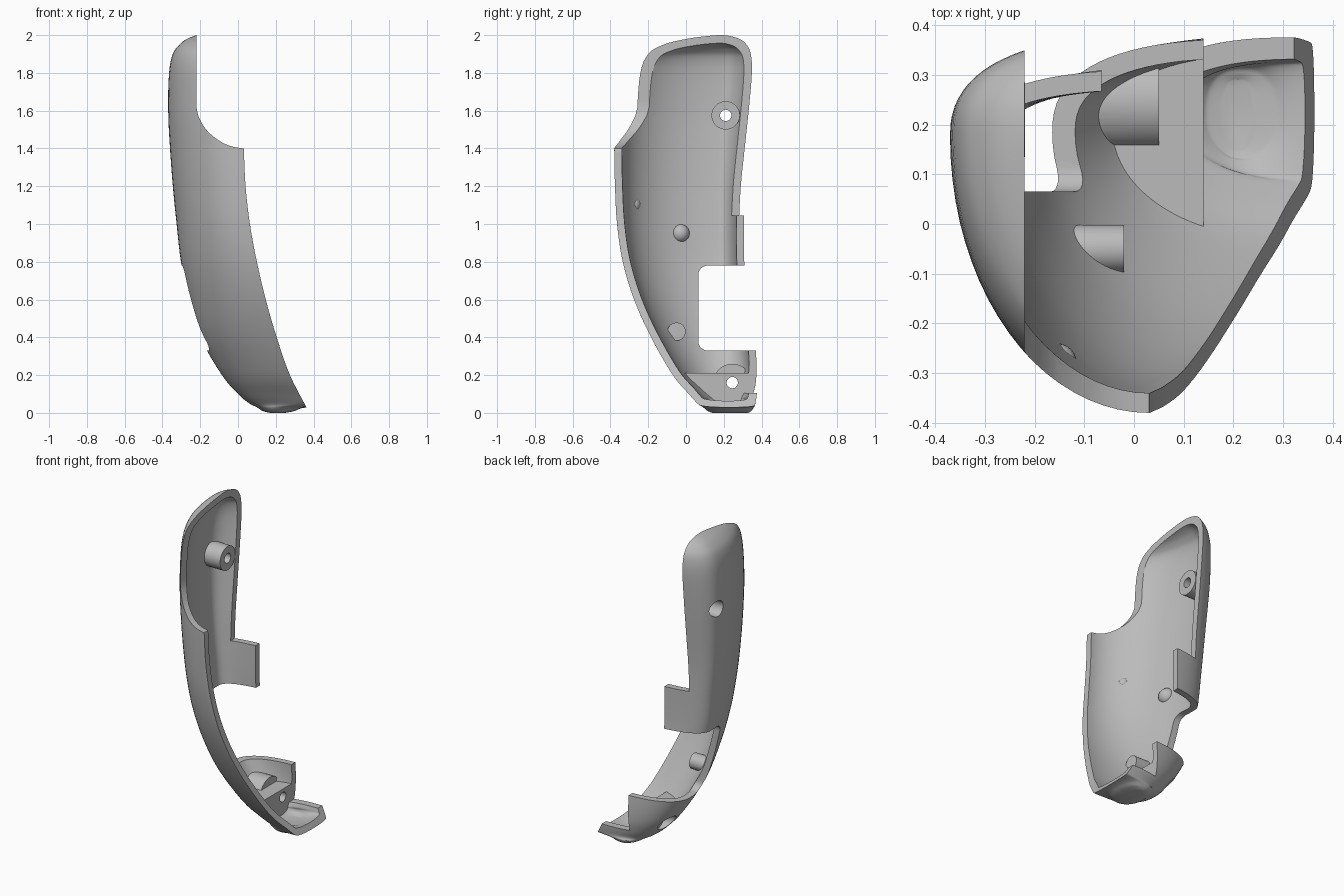
import bpy, bmesh, math
from mathutils import Matrix, Vector

if "Cube" in bpy.data.objects:
    bpy.data.objects.remove(bpy.data.objects["Cube"])

grey = bpy.data.materials.new("grey plastic")
grey.diffuse_color = (0.5, 0.5, 0.5, 1)
grey.use_nodes = True
grey.node_tree.nodes["Principled BSDF"].inputs["Base Color"].default_value = grey.diffuse_color

# Body stations: z, left x, centre x, front y, widest y, back y
STATIONS = [
    (0.00, 0.17, 0.21, 0.14, 0.22, 0.33), (0.01, 0.13, 0.215, 0.115, 0.22, 0.345),
    (0.03, 0.10, 0.235, 0.09, 0.215, 0.36), (0.05, 0.06, 0.35, 0.06, 0.21, 0.367),
    (0.10, 0.00, 0.33, 0.015, 0.20, 0.375), (0.20, -0.085, 0.28, -0.07, 0.19, 0.38),
    (0.40, -0.20, 0.20, -0.185, 0.18, 0.365), (0.60, -0.26, 0.145, -0.275, 0.17, 0.335),
    (0.80, -0.302, 0.10, -0.335, 0.17, 0.315), (1.00, -0.325, 0.06, -0.365, 0.17, 0.31),
    (1.20, -0.345, 0.04, -0.376, 0.17, 0.315), (1.40, -0.36, 0.03, -0.38, 0.17, 0.335),
    (1.60, -0.37, 0.03, -0.38, 0.175, 0.357), (1.80, -0.365, 0.03, -0.365, 0.18, 0.377),
    (1.90, -0.345, 0.03, -0.33, 0.18, 0.375), (1.95, -0.31, 0.03, -0.26, 0.18, 0.36),
    (1.98, -0.27, 0.03, -0.14, 0.18, 0.335), (2.00, -0.22, 0.03, 0.0, 0.18, 0.29)]


def spline(points, steps):
    """Smooth curve through the points."""
    pts = [Vector(p) for p in points]
    out = []
    for i in range(len(pts) - 1):
        p0, p1, p2, p3 = pts[max(i - 1, 0)], pts[i], pts[i + 1], pts[min(i + 2, len(pts) - 1)]
        for k in range(steps):
            t = k / steps
            out.append(0.5 * (2 * p1 + (p2 - p0) * t + (2 * p0 - 5 * p1 + 4 * p2 - p3) * t * t
                              + (3 * p1 - p0 - 3 * p2 + p3) * t ** 3))
    return out + [pts[-1]]


def finish(name, bm):
    bmesh.ops.recalc_face_normals(bm, faces=bm.faces)
    me = bpy.data.meshes.new(name)
    bm.to_mesh(me)
    bm.free()
    ob = bpy.data.objects.new(name, me)
    bpy.context.collection.objects.link(ob)
    me.materials.append(grey)
    return ob


def loft(name, inset):
    """Rounded body, shrunk inward by inset."""
    rows, n = spline(STATIONS, 4), 80
    bm = bmesh.new()
    rings = []
    for i, r in enumerate(rows):
        a, b = rows[max(i - 1, 0)], rows[min(i + 1, len(rows) - 1)]
        d = Vector((b[0] - a[0], b[1] - a[1])).normalized()
        z, h = r[0] - inset * d[1], inset * d[0]
        rx = max(r[2] - r[1] - h, 0.02)
        ring = []
        for k in range(n):
            c, s = math.cos(2 * math.pi * k / n), math.sin(2 * math.pi * k / n)
            e = 2 / 2.5 if s > 0 else 1.0
            ry = r[5] - inset - r[4] if s > 0 else r[4] - r[3] - h
            ring.append(bm.verts.new((r[2] + rx * math.copysign(abs(c) ** e, c),
                                      r[4] + ry * math.copysign(abs(s) ** e, s), z)))
        rings.append(ring)
    for p, q in zip(rings, rings[1:]):
        for k in range(n):
            bm.faces.new((p[k], p[(k + 1) % n], q[(k + 1) % n], q[k]))
    bm.faces.new(rings[0])
    bm.faces.new(rings[-1])
    return finish(name, bm)


def prism(name, outline, axis, lo, hi):
    """Extrude an outline along x (outline in y, z) or along y (outline in x, z)."""
    bm = bmesh.new()
    put = (lambda p, d: (d, p[0], p[1])) if axis == "x" else (lambda p, d: (p[0], d, p[1]))
    a = [bm.verts.new(put(p, lo)) for p in outline]
    b = [bm.verts.new(put(p, hi)) for p in outline]
    bm.faces.new(a)
    bm.faces.new(b)
    for k in range(len(a)):
        j = (k + 1) % len(a)
        bm.faces.new((a[k], a[j], b[j], b[k]))
    return finish(name, bm)


def rod(name, y, z, r, x0, x1):
    return prism(name, [(y + r * math.cos(k * math.pi / 20), z + r * math.sin(k * math.pi / 20))
                        for k in range(40)], "x", x0, x1)


def bead(name, centre, r):
    bm = bmesh.new()
    bmesh.ops.create_uvsphere(bm, u_segments=24, v_segments=12, radius=r,
                              matrix=Matrix.Translation(centre))
    return finish(name, bm)


def boolean(ob, other, op="DIFFERENCE"):
    m = ob.modifiers.new("cut", "BOOLEAN")
    m.operation, m.object, m.solver = op, other, "EXACT"
    bpy.context.view_layer.objects.active = ob
    bpy.ops.object.modifier_apply(modifier=m.name)


# Hollow shell
shell = loft("shell", 0.0)
cavity = loft("cavity_cutter", 0.04)
trim = loft("trim_helper", 0.02)

# Front opening edge, scooped near the top
edge = [(-0.22, 2.2), (-0.22, 1.66)]
edge += [tuple(p) for p in spline([(-0.22, 1.62), (-0.205, 1.56), (-0.16, 1.49), (-0.09, 1.435),
                                   (-0.03, 1.41), (0.03, 1.4)], 4)]
edge += [tuple(p) for p in spline([(0.031, 1.398), (0.04, 1.2), (0.063, 1.0), (0.1, 0.8),
                                   (0.147, 0.6), (0.205, 0.4), (0.275, 0.2), (0.365, 0.025)], 5)]
edge += [(0.385, -0.1), (1.5, -0.1), (1.5, 2.2)]
opening = prism("opening_cutter", edge, "y", -1, 1)

# Back edge with a tab, a lower wall and a lip
back = prism("back_cutter", [(-0.22, 2.2), (-0.22, 1.045), (-0.065, 1.045), (-0.065, 0.7),
                             (-0.065, 0.5), (1.5, 0.5), (1.5, 2.2)], "y", 0.05, 1)
low_back = prism("low_back_cutter", [(0.14, 0.105), (1.5, 0.105), (1.5, 0.6), (0.14, 0.6)],
                 "y", 0.13, 1)

# Side notch with rounded inner corners
r = 0.05
notch_line = [(1, 0.78)]
notch_line += [(0.065 + r - r * math.sin(a * math.pi / 12), 0.78 - r + r * math.cos(a * math.pi / 12))
               for a in range(7)]
notch_line += [(0.065 + r - r * math.cos(a * math.pi / 12), 0.33 + r - r * math.sin(a * math.pi / 12))
               for a in range(7)]
notch = prism("notch_cutter", notch_line + [(1, 0.33)], "x", -1, 1)

for cutter in (cavity, opening, back, low_back, notch):
    boolean(shell, cutter)

# Screw bosses, mounting block and locating pegs
fittings = [
    rod("upper_boss", 0.21, 1.575, 0.075, -0.5, -0.219),
    rod("lower_boss", 0.245, 0.16, 0.1, -0.5, 0.05),
    prism("mounting_block", [(-0.4, -0.1), (0.6, -0.1), (0.6, 0.21), (-0.4, 0.21)], "x", -0.5, 0.14),
    bead("front_peg", (-0.155, -0.28, 1.1), 0.04),
    bead("middle_peg", (-0.27, -0.03, 0.95), 0.05),
    rod("lower_peg", -0.05, 0.43, 0.048, -0.4, -0.02)]
for f in fittings:
    boolean(f, trim, "INTERSECT")

# Screw holes with wider outer recesses
holes = [rod("upper_hole_cutter", 0.21, 1.575, 0.03, -0.6, 0.0),
         rod("upper_recess_cutter", 0.21, 1.575, 0.05, -0.6, -0.27),
         rod("lower_hole_cutter", 0.245, 0.16, 0.03, -0.6, 0.3),
         rod("lower_recess_cutter", 0.245, 0.16, 0.05, -0.6, 0.02)]
for h in holes[:2]:
    boolean(shell, h)
    boolean(fittings[0], h)
for h in holes[2:]:
    boolean(shell, h)
    boolean(fittings[1], h)
    boolean(fittings[2], h)

for helper in [cavity, trim, opening, back, low_back, notch] + holes:
    bpy.data.objects.remove(helper)

# Smooth surfaces with crisp cut edges
for ob in [shell] + fittings:
    bpy.ops.object.select_all(action="DESELECT")
    ob.select_set(True)
    bpy.context.view_layer.objects.active = ob
    bpy.ops.object.shade_smooth_by_angle(angle=math.radians(30))
